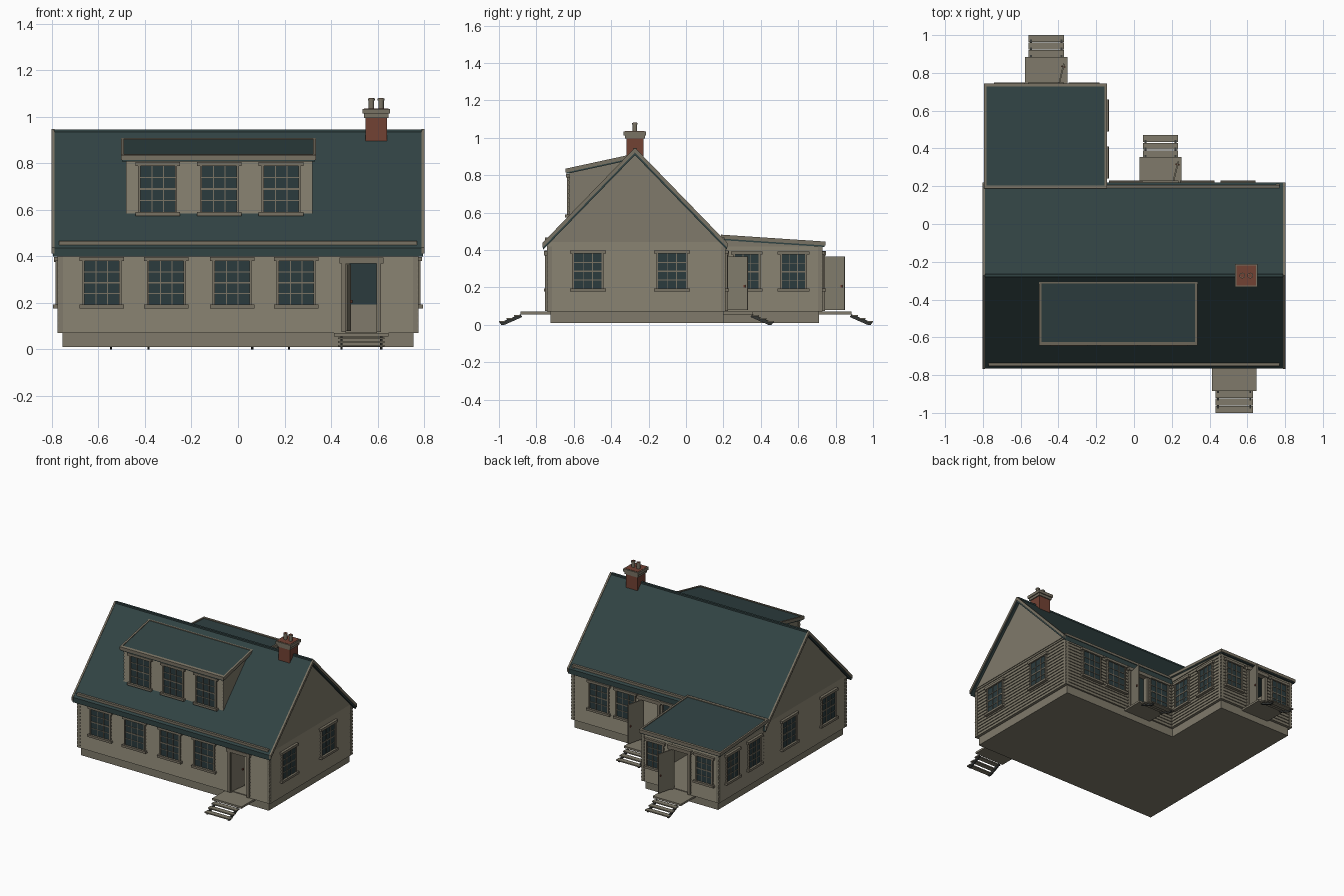
import bpy, bmesh, math
from mathutils import Matrix, Vector

if "Cube" in bpy.data.objects:
    bpy.data.objects.remove(bpy.data.objects["Cube"])

def mat(name, c):
    m = bpy.data.materials.new(name)
    m.diffuse_color = (*c, 1)
    m.use_nodes = True
    m.node_tree.nodes["Principled BSDF"].inputs["Base Color"].default_value = m.diffuse_color
    return m

WALL = mat("beige siding", (0.215, 0.195, 0.145))
TRIM = mat("beige trim", (0.19, 0.168, 0.125))
ROOF = mat("slate green roof", (0.031, 0.056, 0.057))
GLASS = mat("dark glass", (0.024, 0.043, 0.047))
BRICK = mat("red brick", (0.17, 0.054, 0.034))
DARK = mat("dark stair timber", (0.035, 0.038, 0.036))

def finish(name, bm, mats):
    bmesh.ops.recalc_face_normals(bm, faces=bm.faces)
    me = bpy.data.meshes.new(name)
    bm.to_mesh(me)
    bm.free()
    for m in mats:
        me.materials.append(m)
    ob = bpy.data.objects.new(name, me)
    bpy.context.collection.objects.link(ob)
    return ob

def boxes(name, parts):
    """parts: (x0, x1, y0, y1, z0, z1, material)"""
    bm = bmesh.new()
    mats = []
    for x0, x1, y0, y1, z0, z1, m in parts:
        if m not in mats:
            mats.append(m)
        M = Matrix.Translation(((x0+x1)/2, (y0+y1)/2, (z0+z1)/2)) @ Matrix.Diagonal(
            (abs(x1-x0), abs(y1-y0), abs(z1-z0), 1))
        vs = bmesh.ops.create_cube(bm, size=1, matrix=M)['verts']
        for f in {f for v in vs for f in v.link_faces}:
            f.material_index = mats.index(m)
    return finish(name, bm, mats)

def prism(name, pts, axis, a, b, m):
    """Extrude a (y,z) outline along x, or an (x,z) outline along y."""
    bm = bmesh.new()
    put = (lambda p, t: (t, p[0], p[1])) if axis == 'x' else (lambda p, t: (p[0], t, p[1]))
    vs = [bm.verts.new(put(p, a)) for p in pts]
    f = bm.faces.new(vs)
    ext = bmesh.ops.extrude_face_region(bm, geom=[f])['geom']
    d = Vector(put((0, 0), b - a))
    bmesh.ops.translate(bm, vec=d, verts=[v for v in ext if isinstance(v, bmesh.types.BMVert)])
    bmesh.ops.triangulate(bm, faces=[f for f in bm.faces if len(f.verts) > 4])
    return finish(name, bm, [m])

def wall(name, axis, plane, s, a, b, z0, z1):
    """Clapboard wall running along axis, outer side at plane facing s."""
    n = max(1, round((z1 - z0) / 0.024))
    h = (z1 - z0) / n
    pts = [(plane - s*0.025, z0)]
    for i in range(n):
        pts += [(plane, z0 + i*h), (plane - s*0.006, z0 + (i+1)*h)]
    pts.append((plane - s*0.025, z1))
    prism(name, pts, axis, a, b, WALL)

def window(name, axis, plane, s, c, z0, z1, w):
    """Window in a wall running along axis, centred on c."""
    parts = []
    def add(u0, u1, n0, n1, za, zb, m):
        n0, n1 = plane + s*n0, plane + s*n1
        parts.append((c+u0, c+u1, n0, n1, za, zb, m) if axis == 'x' else (n0, n1, c+u0, c+u1, za, zb, m))
    h, g = w/2, z1 - z0
    add(-h, h, -0.028, 0.002, z0, z1, GLASS)
    for i in (1, 2):
        add(-h + w*i/3 - 0.002, -h + w*i/3 + 0.002, 0, 0.005, z0, z1, TRIM)
    for i in (1, 2, 3):
        t = 0.004 if i == 2 else 0.002
        add(-h, h, 0, 0.005, z0 + g*i/4 - t, z0 + g*i/4 + t, TRIM)
    for e in (-1, 1):
        add(e*h, e*(h + 0.01), -0.01, 0.009, z0, z1, TRIM)
    add(-h-0.022, h+0.022, -0.01, 0.014, z1, z1 + 0.018, TRIM)
    add(-h-0.022, h+0.022, -0.01, 0.018, z0 - 0.016, z0, TRIM)
    boxes(name, parts)

Y0, Y1, YA, X, XA = -0.742, 0.212, 0.73, 0.776, -0.15
ZB, ZT, DH = 0.07, 0.45, 0.065        # wall bottom, wall top, half a doorway
DOOR_TOP = 0.37

# foundations
boxes("foundation", [(-0.755, 0.755, -0.725, 0.2, 0.01, 0.075, WALL),
                     (-0.755, -0.17, 0.18, 0.71, 0.01, 0.075, WALL)])

# walls, split round the doorways
def wall_with_door(name, plane, s, a, b, door, top):
    wall(name + "_left", 'x', plane, s, a, door - DH, ZB, top)
    wall(name + "_right", 'x', plane, s, door + DH, b, ZB, top)
    wall(name + "_over_door", 'x', plane, s, door - DH, door + DH, DOOR_TOP, top)

wall_with_door("front_wall", Y0, -1, -X, X, 0.53, 0.42)
wall_with_door("back_wall", Y1, 1, XA - 0.02, X, 0.14, 0.42)
wall_with_door("annex_back_wall", YA, 1, -X, XA, -0.465, 0.425)
wall("inner_wall", 'x', Y1, 1, -X + 0.01, XA, ZB, 0.44)
for s, n in ((-1, "left"), (1, "right")):
    wall(n + "_wall", 'y', s*X, s, Y0, Y1, ZB, ZT)
    # plain gable above the siding
    prism(n + "_gable", [(-0.742, 0.442), (0.2, 0.442), (-0.271, 0.915)], 'x', s*(X-0.025), s*(X+0.001), WALL)
    px = -X if s < 0 else XA
    wall("annex_%s_wall" % n, 'y', px, s, Y1, YA, ZB, 0.42)
    prism("annex_%s_wall_top" % n, [(0.2, 0.42), (YA, 0.42), (YA, 0.428), (0.2, 0.468)], 'x', px - s*0.025, px, WALL)

# main roof with rake boards and eave rails
RY, HALF, K = -0.273, 0.492, 1.03
def chevron(top, t, half):
    return [(RY-half, top-K*half), (RY, top), (RY+half, top-K*half),
            (RY+half, top-K*half-t), (RY, top-t), (RY-half, top-K*half-t)]
prism("main_roof", chevron(0.943, 0.036, HALF), 'x', -0.795, 0.795, ROOF)
for s, n in ((-1, "left"), (1, "right")):
    prism(n + "_rake_board", chevron(0.947, 0.026, HALF + 0.002), 'x', s*0.788, s*0.801, TRIM)
for s, n, xa in ((-1, "front", -0.77), (1, "back", -0.77)):
    yc = RY + s*0.468
    boxes(n + "_eave_rail", [(xa, 0.77, yc-0.012, yc+0.012, 0.445, 0.466, TRIM)])
boxes("ridge_cap", [(-0.79, 0.79, RY-0.008, RY+0.008, 0.925, 0.946, ROOF)])

# single-slope roofs with a beige border
def lean_roof(name, x0, x1, ya, za, yb, zb, t=0.024):
    def strip(u0, u1, up, dn):
        P = lambda u: (ya + (yb-ya)*u, za + (zb-za)*u)
        (p, q), (r, w) = P(u0), P(u1)
        return [(p, q+up), (r, w+up), (r, w-dn), (p, q-dn)]
    prism(name, strip(0.01, 0.99, 0, t), 'x', x0+0.004, x1-0.004, ROOF)
    e = 0.018 / abs(yb - ya)
    prism(name + "_left_edge", strip(0, 1, 0.005, 0.016), 'x', x0, x0+0.013, TRIM)
    prism(name + "_right_edge", strip(0, 1, 0.005, 0.016), 'x', x1-0.013, x1, TRIM)
    prism(name + "_eave_edge", strip(1-e, 1, 0.005, 0.016), 'x', x0+0.01, x1-0.01, TRIM)
    prism(name + "_top_edge", strip(0, e, 0.005, 0.016), 'x', x0+0.01, x1-0.01, TRIM)

lean_roof("annex_roof", -0.795, -0.143, 0.187, 0.477, 0.745, 0.44)
lean_roof("dormer_roof", -0.502, 0.335, -0.297, 0.905, -0.643, 0.83)

# dormer
prism("dormer_body", [(-0.615, 0.57), (-0.615, 0.815), (-0.31, 0.88)], 'x', -0.479, 0.318, WALL)
wall("dormer_front", 'x', -0.628, -1, -0.481, 0.32, 0.56, 0.815)

# windows
for i, x in enumerate((-0.345, -0.08, 0.185)):
    window("dormer_window_%d" % i, 'x', -0.628, -1, x, 0.59, 0.788, 0.148)
for i, x in enumerate((-0.585, -0.308, -0.025, 0.25)):
    window("front_window_%d" % i, 'x', Y0, -1, x, 0.193, 0.38, 0.148)
for i, x in enumerate((-0.04, 0.335, 0.55)):
    window("back_window_%d" % i, 'x', Y1, 1, x, 0.193, 0.38, 0.14)
for i, x in enumerate((-0.66, -0.265)):
    window("annex_back_window_%d" % i, 'x', YA, 1, x, 0.193, 0.375, 0.12)
for s, n in ((-1, "left"), (1, "right")):
    for i, y in enumerate((-0.525, -0.075)):
        window("%s_window_%d" % (n, i), 'y', s*X, s, y, 0.193, 0.38, 0.148)
    for i, y in enumerate((0.325, 0.575)):
        window("annex_%s_window_%d" % (n, i), 'y', -X if s < 0 else XA, s, y, 0.193, 0.375, 0.125)

# doorway: frame, open leaf, landing and steps
def entrance(name, x, y, s, w, hinge, angle):
    a, b = y - s*0.025, y + s*0.012
    boxes(name + "_door_frame",
          [(x + e*DH, x + e*(DH+0.02), a, b, 0.075, DOOR_TOP, TRIM) for e in (-1, 1)] +
          [(x-DH-0.03, x+DH+0.03, a, y + s*0.018, DOOR_TOP, DOOR_TOP+0.025, TRIM)])
    leaf = boxes(name + "_door_leaf", [(0, 0.122, -0.004, 0.004, 0.0, 0.285, WALL),
                                       (0.102, 0.11, -0.011, 0.011, 0.12, 0.132, BRICK)])
    leaf.location = (x + hinge*DH, y, 0.08)
    leaf.rotation_euler = (0, 0, math.radians(angle))
    g = s*1.0 - (y - 0) if abs(y) > 0.5 else 0.258          # run out to the step foot
    end = y + g
    p = end - s*0.115
    boxes(name + "_landing", [(x-w/2, x+w/2, y - s*0.03, p, 0.056, 0.07, WALL)])
    h = w/2 - 0.018
    boxes(name + "_treads", [(x-h, x+h, end - s*(0.04*i), end - s*(0.04*i + 0.036),
                              0.012 + 0.016*i, 0.02 + 0.016*i, WALL) for i in range(3)])
    for e in (-1, 1):
        c = x + e*(h - 0.014)
        prism(name + "_stringer", [(p, 0.056), (end - s*0.004, 0.012), (end - s*0.012, 0.0),
                                   (end - s*0.03, 0.0), (p - s*0.01, 0.042)], 'x', c-0.005, c+0.005, DARK)

entrance("front", 0.53, Y0, -1, 0.235, -1, 82)
entrance("back", 0.14, Y1, 1, 0.222, 1, 76)
entrance("annex", -0.465, YA, 1, 0.225, 1, 76)

# chimney with stepped cap and two pots
def square(h, z0, z1, m):
    return (0.594-h, 0.594+h, RY-h, RY+h, z0, z1, m)
boxes("chimney", [square(0.046, 0.86, 1.0, BRICK), square(0.053, 0.995, 1.013, TRIM),
                  square(0.06, 1.013, 1.034, TRIM), square(0.052, 1.03, 1.036, BRICK)])
for i, x in enumerate((0.573, 0.615)):
    for n, r, z0, z1, m in (("pot", 0.012, 1.03, 1.078, TRIM), ("pot_rim", 0.015, 1.07, 1.079, TRIM),
                            ("pot_mouth", 0.011, 1.07, 1.081, BRICK)):
        bm = bmesh.new()
        bmesh.ops.create_cone(bm, cap_ends=True, segments=16, radius1=r, radius2=r, depth=z1-z0,
                              matrix=Matrix.Translation((x, RY, (z0+z1)/2)))
        finish("chimney_%s_%d" % (n, i), bm, [m])
